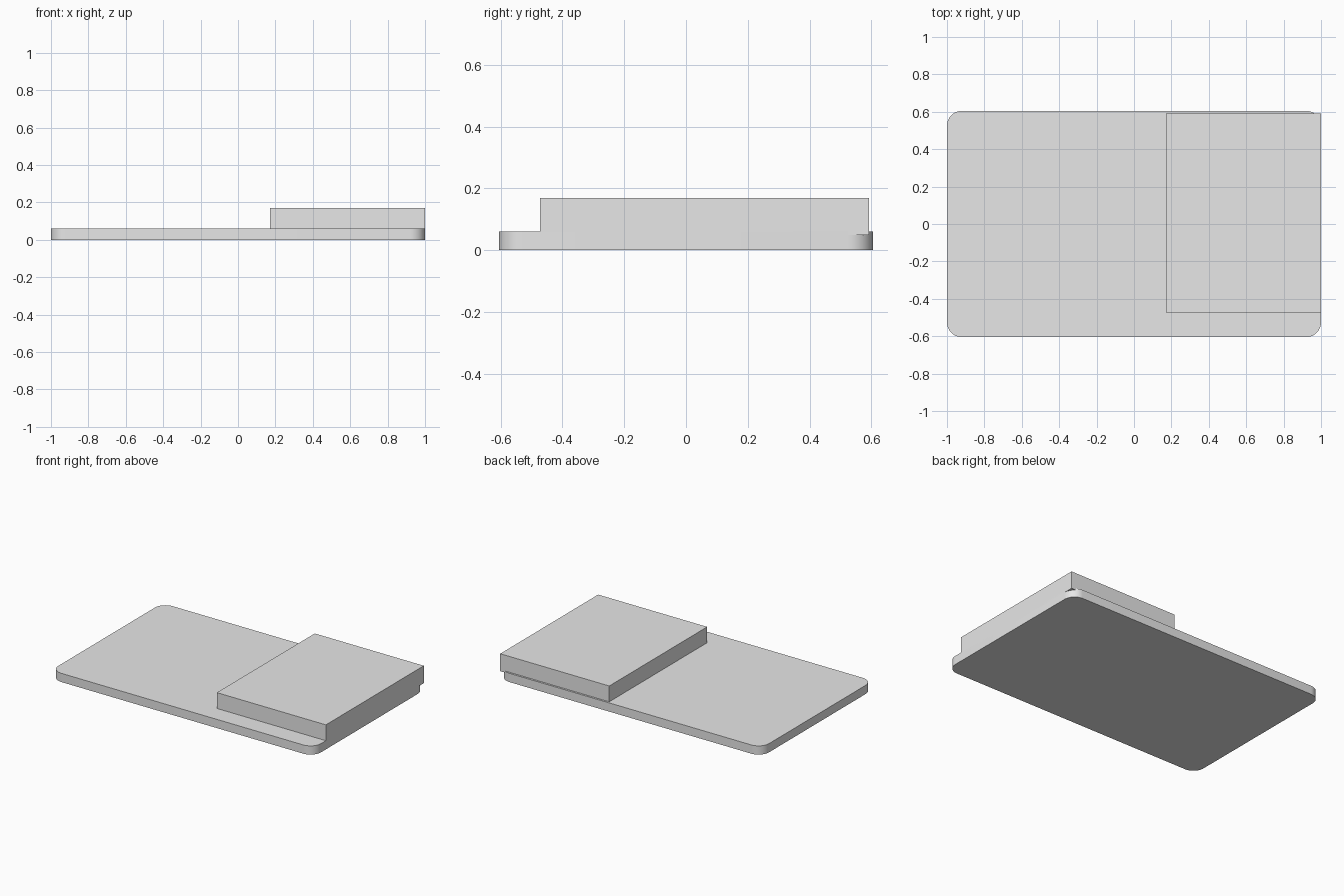
import bpy
import bmesh

if "Cube" in bpy.data.objects:
    bpy.data.objects.remove(bpy.data.objects["Cube"], do_unlink=True)

GREY = (0.8, 0.8, 0.8, 1.0)
grey = bpy.data.materials.new("plain_grey")
grey.use_nodes = True
grey.diffuse_color = GREY
grey.node_tree.nodes["Principled BSDF"].inputs["Base Color"].default_value = GREY


def add_box(name, low, high, corner_radius=0.0):
    """Box between two corners, with optionally rounded upright edges."""
    bm = bmesh.new()
    bmesh.ops.create_cube(bm, size=1)
    for v in bm.verts:
        v.co = [h if c > 0 else l for c, l, h in zip(v.co, low, high)]
    if corner_radius:
        upright = [e for e in bm.edges
                   if abs(e.verts[0].co.z - e.verts[1].co.z) > 0.01]
        bmesh.ops.bevel(bm, geom=upright, offset=corner_radius,
                        segments=10, profile=0.5, affect="EDGES")
    bmesh.ops.recalc_face_normals(bm, faces=bm.faces)
    mesh = bpy.data.meshes.new(name)
    bm.to_mesh(mesh)
    bm.free()
    mesh.materials.append(grey)
    obj = bpy.data.objects.new(name, mesh)
    bpy.context.collection.objects.link(obj)
    return obj


# Thin slab with rounded corners
slab = add_box("base_slab", (-1, -0.605, 0), (1, 0.605, 0.06), 0.08)
bpy.context.view_layer.objects.active = slab
slab.select_set(True)
bpy.ops.object.shade_smooth_by_angle()

# Square-edged block, sunk slightly into the slab
add_box("raised_block", (0.17, -0.473, 0.049), (1, 0.592, 0.169))
